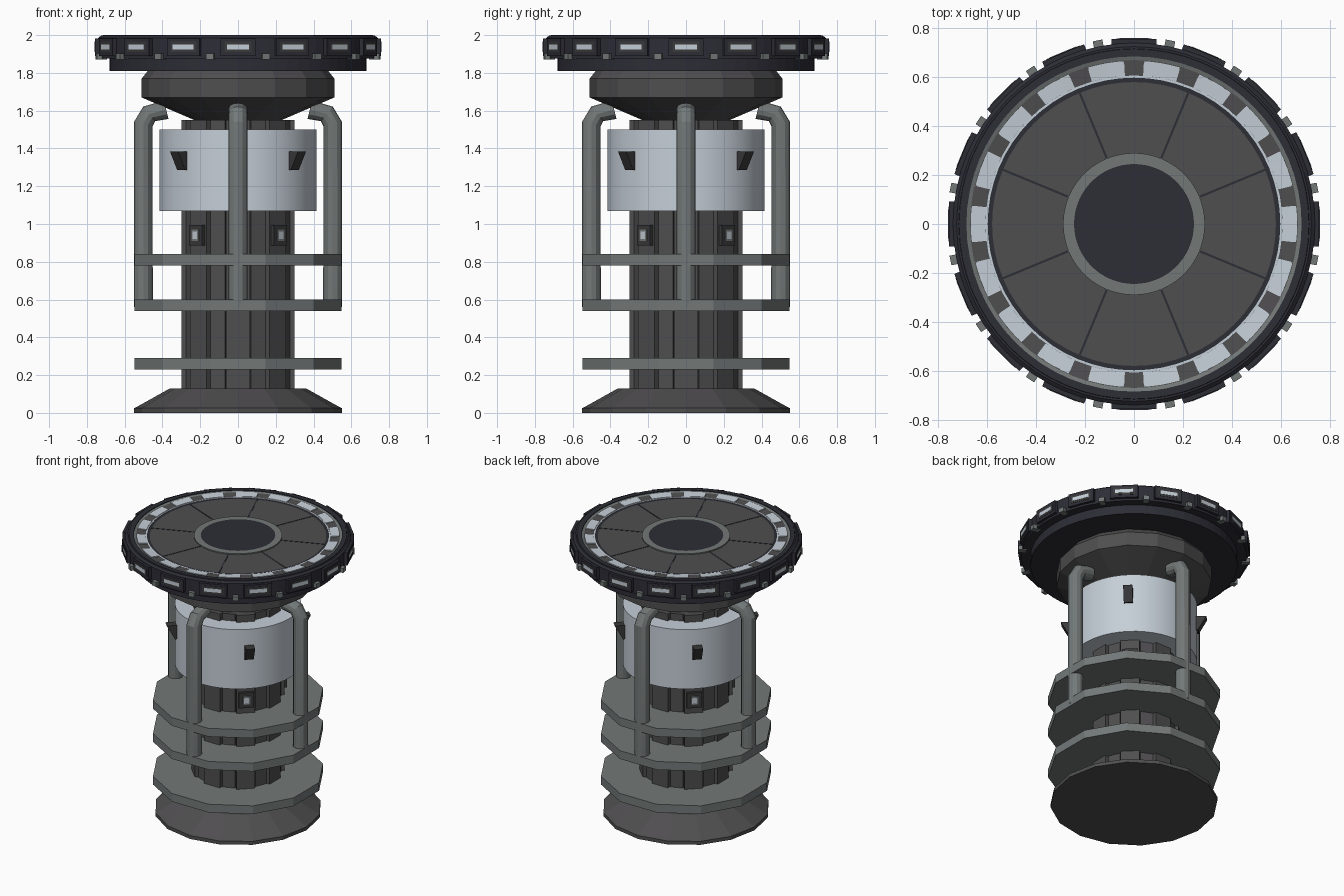
import bpy, bmesh, math
from mathutils import Matrix, Vector

if "Cube" in bpy.data.objects:
    bpy.data.objects.remove(bpy.data.objects["Cube"])


def material(name, r, g, b):
    m = bpy.data.materials.new(name)
    m.diffuse_color = (r, g, b, 1)
    m.use_nodes = True
    m.node_tree.nodes["Principled BSDF"].inputs["Base Color"].default_value = m.diffuse_color
    return m


NAVY = material("dark navy", 0.026, 0.026, 0.037)
CHAR = material("charcoal", 0.08, 0.077, 0.08)
DARK = material("dark charcoal", 0.042, 0.041, 0.043)
GREY = material("steel grey", 0.17, 0.19, 0.187)
PALE = material("pale metal", 0.56, 0.62, 0.68)


def finish(name, bm, mats, smooth=False):
    bmesh.ops.recalc_face_normals(bm, faces=bm.faces)
    me = bpy.data.meshes.new(name)
    bm.to_mesh(me)
    bm.free()
    for m in mats:
        me.materials.append(m)
    ob = bpy.data.objects.new(name, me)
    bpy.context.collection.objects.link(ob)
    if smooth:
        bpy.context.view_layer.objects.active = ob
        ob.select_set(True)
        bpy.ops.object.shade_smooth_by_angle(angle=math.radians(25))
        ob.select_set(False)
    return ob


def lathe(name, profile, mats, n, offset=0.0, bands=None, smooth=False):
    """Turn (r, z) points round z; bands gives a material index per profile step."""
    bm = bmesh.new()
    rings = []
    for r, z in profile:
        if r == 0:
            rings.append([bm.verts.new((0, 0, z))] * n)
        else:
            ang = [math.radians(offset) + math.tau * i / n for i in range(n)]
            rings.append([bm.verts.new((r * math.cos(a), r * math.sin(a), z)) for a in ang])
    for k in range(len(rings) - 1):
        a, b = rings[k], rings[k + 1]
        for i in range(n):
            j = (i + 1) % n
            quad = list(dict.fromkeys([a[i], a[j], b[j], b[i]]))
            f = bm.faces.new(quad)
            f.material_index = bands[k] if bands else 0
    return finish(name, bm, mats, smooth)


def around(name, count, start, mat, outline, width):
    """Extrude an (r, z) outline sideways by width and repeat it round the z axis."""
    bm = bmesh.new()
    for i in range(count):
        rot = Matrix.Rotation(math.radians(start + 360 * i / count), 3, 'Z')
        sides = [[bm.verts.new(rot @ Vector((r, s * width / 2, z))) for r, z in outline]
                 for s in (-1, 1)]
        bm.faces.new(sides[0])
        bm.faces.new(sides[1][::-1])
        for k in range(len(outline)):
            m = (k + 1) % len(outline)
            bm.faces.new((sides[0][k], sides[0][m], sides[1][m], sides[1][k]))
    return finish(name, bm, [mat])


def rect(r0, r1, z0, z1):
    return [(r0, z0), (r1, z0), (r1, z1), (r0, z1)]


# Flared foot
lathe("base", [(0, 0), (0.55, 0), (0.55, 0.025), (0.53, 0.035), (0.36, 0.13), (0, 0.13)],
      [CHAR], 16)

# Ribbed column
lathe("column_core", [(0, 0.1), (0.272, 0.1), (0.272, 1.55), (0, 1.55)], [DARK], 16, 11.25)
around("column_ribs", 8, 0, CHAR, rect(0.2, 0.298, 0.12, 1.55), 0.125)
around("column_panels", 8, 22.5, CHAR, rect(0.2, 0.28, 0.12, 1.55), 0.085)

# Flat collars round the column
for i, z in enumerate((0.23, 0.54, 0.78)):
    lathe(f"collar_{i + 1}", [(0, z), (0.567, z), (0.567, z + 0.06), (0, z + 0.06)],
          [GREY], 12, 15)

# Small lit hatches on the diagonal ribs
around("hatch_frames", 4, 45, DARK, rect(0.28, 0.318, 0.885, 0.995), 0.1)
around("hatch_rims", 4, 45, GREY, rect(0.31, 0.322, 0.91, 0.97), 0.05)
around("hatch_lights", 4, 45, PALE, rect(0.31, 0.325, 0.92, 0.96), 0.033)

# Pale drum with wedge brackets
lathe("drum", [(0, 1.07), (0.415, 1.07), (0.415, 1.5), (0, 1.5)], [PALE], 48, smooth=True)
around("drum_brackets", 4, 45, DARK,
       [(0.4, 1.285), (0.425, 1.285), (0.48, 1.385), (0.4, 1.385)], 0.06)

# Flared neck below the top plate
lathe("neck", [(0, 1.55), (0.23, 1.55), (0.51, 1.67), (0.51, 1.77), (0.47, 1.82), (0, 1.82)],
      [CHAR], 16)

# Four bent pipes, each swept along a path
path = [(0.501, 0.56), (0.501, 1.53), (0.47, 1.583), (0.38, 1.605)]
tilt = [0, 14, 50, 76]
for q in range(4):
    bm = bmesh.new()
    spin = Matrix.Rotation(math.radians(90 * q), 3, 'Z')
    rings = []
    for (r, z), t in zip(path, tilt):
        lean = Matrix.Rotation(math.radians(-t), 3, 'Y')
        rings.append([bm.verts.new(spin @ (Vector((r, 0, z)) + lean @ Vector(
            (0.05 * math.cos(a), 0.05 * math.sin(a), 0))))
            for a in (math.tau * i / 12 for i in range(12))])
    for a, b in zip(rings, rings[1:]):
        for i in range(12):
            j = (i + 1) % 12
            bm.faces.new((a[i], a[j], b[j], b[i]))
    bm.faces.new(rings[0])
    bm.faces.new(rings[-1])
    finish(f"pipe_{q + 1}", bm, [GREY], True)

# Top plate: step, rim, then concentric coloured rings
lathe("top_plate",
      [(0, 1.81), (0.68, 1.81), (0.68, 1.875), (0.74, 1.875), (0.74, 1.985), (0.725, 1.997),
       (0.69, 1.997), (0.67, 1.99), (0.605, 1.985), (0.58, 1.985),
       (0.29, 1.985), (0.29, 1.993), (0.245, 1.993), (0, 1.993)],
      [NAVY, GREY, CHAR], 64,
      bands=[0, 0, 0, 0, 0, 0, 1, 2, 0, 2, 1, 1, 0])

# Dashed pale ring: 18 short curved plates
bm = bmesh.new()
for k in range(18):
    cols = []
    for s in range(5):
        a = math.radians(20 * k - 6.5 + 13 * s / 4)
        cols.append([bm.verts.new((r * math.cos(a), r * math.sin(a), z))
                     for r, z in ((0.607, 1.985), (0.607, 1.991), (0.667, 1.996), (0.667, 1.989))])
    for a, b in zip(cols, cols[1:]):
        for i in range(4):
            j = (i + 1) % 4
            bm.faces.new((a[i], a[j], b[j], b[i]))
    bm.faces.new(cols[0])
    bm.faces.new(cols[-1])
finish("dash_lights", bm, [PALE])
lathe("dash_inner_line", [(0.598, 1.984), (0.598, 1.988), (0.607, 1.988)], [PALE], 64)

# Radial seams between the top panels
around("top_seams", 8, 22.5, NAVY, rect(0.285, 0.585, 1.98, 1.987), 0.009)

# Rim windows and lugs
around("rim_frames", 16, 0, NAVY, rect(0.72, 0.757, 1.89, 1.982), 0.185)
around("rim_surrounds", 16, 0, DARK, rect(0.75, 0.759, 1.91, 1.965), 0.145)
around("rim_lights", 16, 0, PALE, rect(0.75, 0.761, 1.924, 1.95), 0.118)
around("rim_lugs", 16, 11.25, GREY, rect(0.71, 0.765, 1.87, 1.902), 0.04)
lathe("rim_top_edge", [(0.685, 1.99), (0.685, 2.0), (0.715, 2.0), (0.72, 1.99)], [NAVY], 64)
